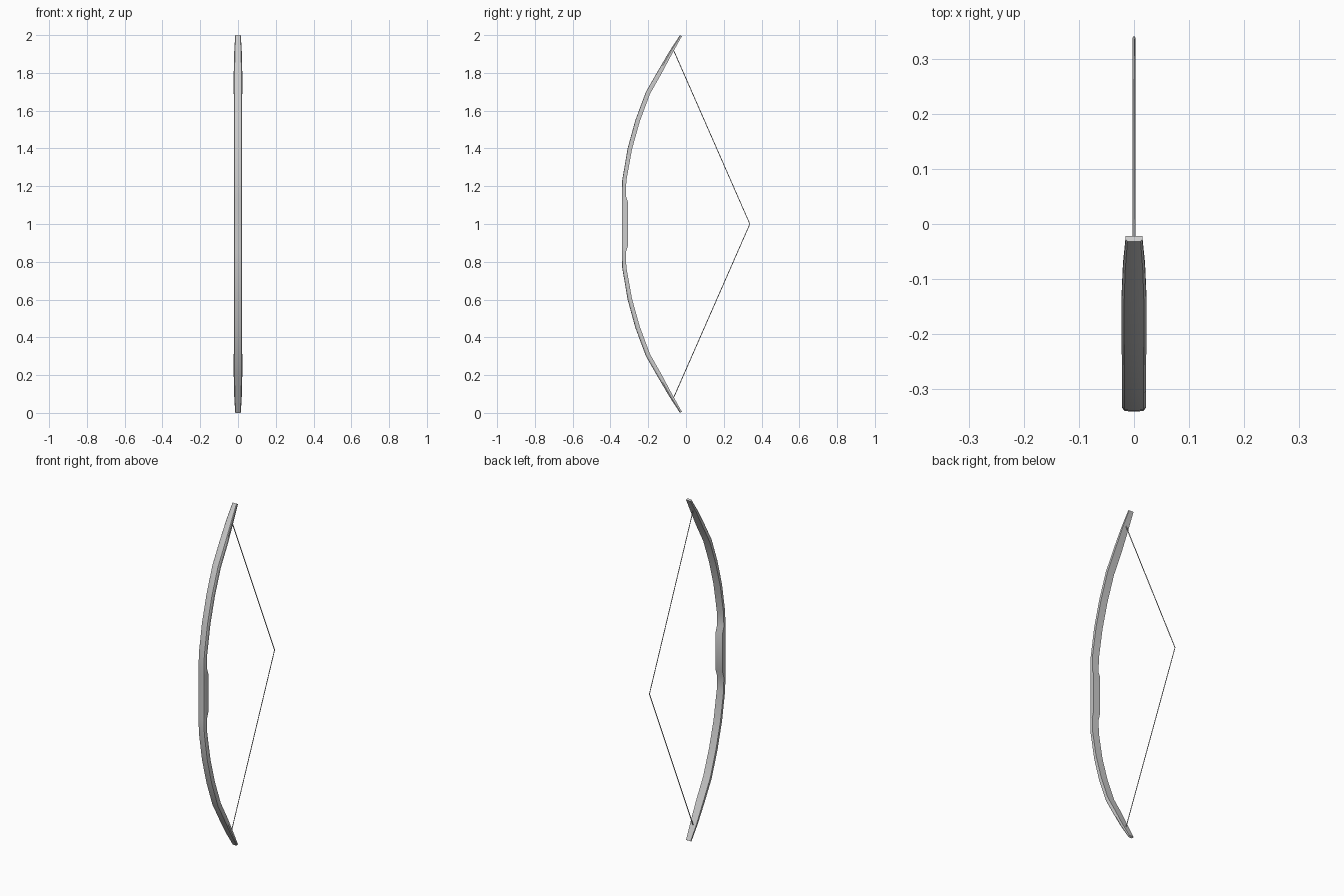
import bpy, bmesh

if "Cube" in bpy.data.objects:
    bpy.data.objects.remove(bpy.data.objects["Cube"])

# Upper-limb stations: front y, front z, back y, back z, half width
upper = [
    (-.340, 1.115, -.306, 1.112, .022),
    (-.340, 1.150, -.318, 1.147, .022),
    (-.338, 1.230, -.316, 1.228, .022),
    (-.309, 1.400, -.286, 1.395, .022),
    (-.268, 1.550, -.245, 1.542, .022),
    (-.212, 1.700, -.191, 1.688, .0225),
    (-.146, 1.815, -.126, 1.803, .0225),
    (-.086, 1.917, -.070, 1.908, .020),
    (-.032, 2.000, -.022, 1.994, .015),
]
# Mirror about z = 1 for the lower limb
stations = [(a, 2 - b, c, 2 - d, w) for a, b, c, d, w in reversed(upper)] + upper

# Cross-section: across the width, front-to-back fraction
section = [(-1, 1), (-1, .35), (-.8, .06), (-.35, 0), (.35, 0), (.8, .06), (1, .35), (1, 1)]

# Bow stave: lofted limbs and grip
bm = bmesh.new()
rings = []
for fy, fz, by, bz, w in stations:
    rings.append([bm.verts.new((u * w, fy + (by - fy) * t, fz + (bz - fz) * t))
                  for u, t in section])
n = len(section)
for r0, r1 in zip(rings, rings[1:]):
    for i in range(n):
        j = (i + 1) % n
        bm.faces.new((r0[i], r0[j], r1[j], r1[i]))
bm.faces.new(rings[0])
bm.faces.new(rings[-1])
bmesh.ops.recalc_face_normals(bm, faces=bm.faces)
mesh = bpy.data.meshes.new("bow_stave")
bm.to_mesh(mesh)
bm.free()
stave = bpy.data.objects.new("bow_stave", mesh)
bpy.context.collection.objects.link(stave)
bpy.context.view_layer.objects.active = stave
stave.select_set(True)
bpy.ops.object.shade_smooth_by_angle(angle=0.5)

# Drawn string
curve = bpy.data.curves.new("bow_string", 'CURVE')
curve.dimensions = '3D'
curve.bevel_depth = .0025
curve.bevel_resolution = 1
curve.use_fill_caps = True
spline = curve.splines.new('POLY')
spline.points.add(2)
for p, (y, z) in zip(spline.points, [(-.068, .075), (.338, 1), (-.068, 1.925)]):
    p.co = (0, y, z, 1)
bpy.context.collection.objects.link(bpy.data.objects.new("bow_string", curve))
